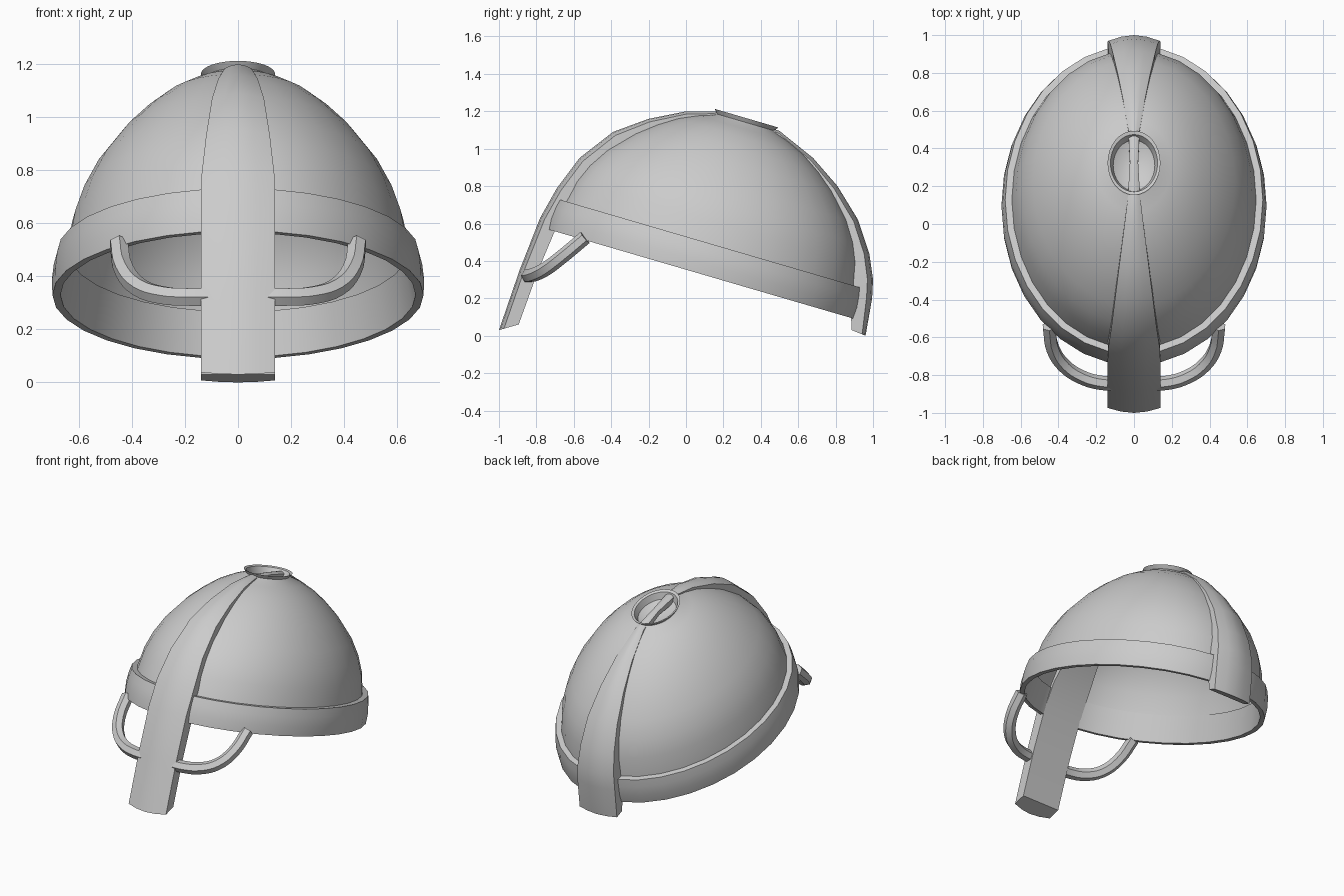
import bpy, bmesh, math
from mathutils import Matrix, Vector

if "Cube" in bpy.data.objects:
    bpy.data.objects.remove(bpy.data.objects["Cube"])

# Tilted frame of the bowl: origin at rim centre, axis leaning backwards
TILT = Matrix.Translation((0, 0.08, 0.33)) @ Matrix.Rotation(math.radians(-16.3), 4, 'X')


def finish(obj, angle=35):
    bpy.ops.object.select_all(action='DESELECT')
    obj.select_set(True)
    bpy.context.view_layer.objects.active = obj
    bpy.ops.object.shade_smooth_by_angle(angle=math.radians(angle))


def loft(name, rings, wrap=False, caps=False, matrix=None):
    """Skin a series of closed rings of points."""
    bm = bmesh.new()
    rows = [[bm.verts.new(p) for p in ring] for ring in rings]
    n = len(rows[0])
    pairs = list(zip(rows, rows[1:])) + ([(rows[-1], rows[0])] if wrap else [])
    for a, b in pairs:
        for i in range(n):
            j = (i + 1) % n
            bm.faces.new((a[i], a[j], b[j], b[i]))
    if caps:
        bm.faces.new(rows[0])
        bm.faces.new(rows[-1])
    bmesh.ops.remove_doubles(bm, verts=bm.verts, dist=1e-5)
    bmesh.ops.recalc_face_normals(bm, faces=bm.faces)
    if matrix:
        bm.transform(matrix)
    mesh = bpy.data.meshes.new(name)
    bm.to_mesh(mesh)
    bm.free()
    obj = bpy.data.objects.new(name, mesh)
    bpy.context.collection.objects.link(obj)
    finish(obj)
    return obj


def ellipse(rx, ry, z, n=32):
    return [(rx * math.cos(2 * math.pi * i / n), ry * math.sin(2 * math.pi * i / n), z)
            for i in range(n)]


# Bowl: half width and height, ending in a lipped recess at the crown
bowl = [(0.66, 0.10), (0.645, 0.18), (0.625, 0.29), (0.59, 0.39), (0.535, 0.495),
        (0.44, 0.62), (0.36, 0.70), (0.28, 0.765), (0.20, 0.81), (0.14, 0.835),
        (0.125, 0.845), (0.14, 0.868), (0.125, 0.862), (0.11, 0.82), (0.06, 0.79), (0, 0.785)]
loft("bowl", [ellipse(x, x / 0.79, z) for x, z in bowl], matrix=TILT)

# Rim band: gently bowed outside, thin underneath
band = [(0.67, 0.835, 0.0), (0.70, 0.864, 0.0), (0.702, 0.868, 0.06), (0.695, 0.862, 0.12),
        (0.682, 0.853, 0.17), (0.64, 0.81, 0.17)]
loft("rim_band", [ellipse(*p) for p in band], wrap=True, matrix=TILT)

# Crest strap running from nose guard over the crown to the nape: y, z, half width, thickness
strap = [(-1.0, 0.03, 0.14, 0.11), (-0.89, 0.35, 0.14, 0.10), (-0.78, 0.63, 0.14, 0.10),
         (-0.69, 0.79, 0.138, 0.10), (-0.57, 0.95, 0.12, 0.10), (-0.39, 1.09, 0.098, 0.09),
         (-0.20, 1.16, 0.075, 0.07), (0.0, 1.2, 0.05, 0.06), (0.15, 1.2, 0.032, 0.05),
         (0.33, 1.15, 0.022, 0.04), (0.5, 1.095, 0.03, 0.05), (0.68, 0.95, 0.06, 0.07),
         (0.81, 0.8, 0.085, 0.09), (0.92, 0.62, 0.11, 0.10), (0.98, 0.44, 0.125, 0.11),
         (1.0, 0.30, 0.135, 0.12), (0.995, 0.2, 0.14, 0.12), (0.96, 0.0, 0.14, 0.08)]
section = [(-1, 1), (-1, 0.25), (-0.5, 0.07), (0, 0), (0.5, 0.07), (1, 0.25), (1, 1)]
rings = []
for y, z, half, thick in strap:
    inward = (Vector((0.1, 0.35)) - Vector((y, z))).normalized() * thick
    rings.append([(u * half, y + inward.x * d, z + inward.y * d) for u, d in section])
loft("crest_strap_and_nose_guard", rings, caps=True)

# Eye guards: a bent bar on each side, from the nose guard up to the rim
path = [(0.08, -0.845, 0.322), (0.18, -0.84, 0.322), (0.28, -0.81, 0.328),
        (0.37, -0.75, 0.357), (0.43, -0.66, 0.425), (0.45, -0.54, 0.525)]
for side, label in ((1, "right"), (-1, "left")):
    curve = bpy.data.curves.new("eye_guard_" + label, 'CURVE')
    curve.dimensions = '3D'
    curve.bevel_depth = 0.038
    curve.bevel_resolution = 1
    curve.resolution_u = 4
    curve.use_fill_caps = True
    spline = curve.splines.new('BEZIER')
    spline.bezier_points.add(len(path) - 1)
    for point, (x, y, z) in zip(spline.bezier_points, path):
        point.co = (side * x, y, z)
        point.handle_left_type = point.handle_right_type = 'AUTO'
    guard = bpy.data.objects.new("eye_guard_" + label, curve)
    bpy.context.collection.objects.link(guard)
    bpy.ops.object.select_all(action='DESELECT')
    guard.select_set(True)
    bpy.context.view_layer.objects.active = guard
    bpy.ops.object.convert(target='MESH')
    finish(bpy.context.view_layer.objects.active, 50)
